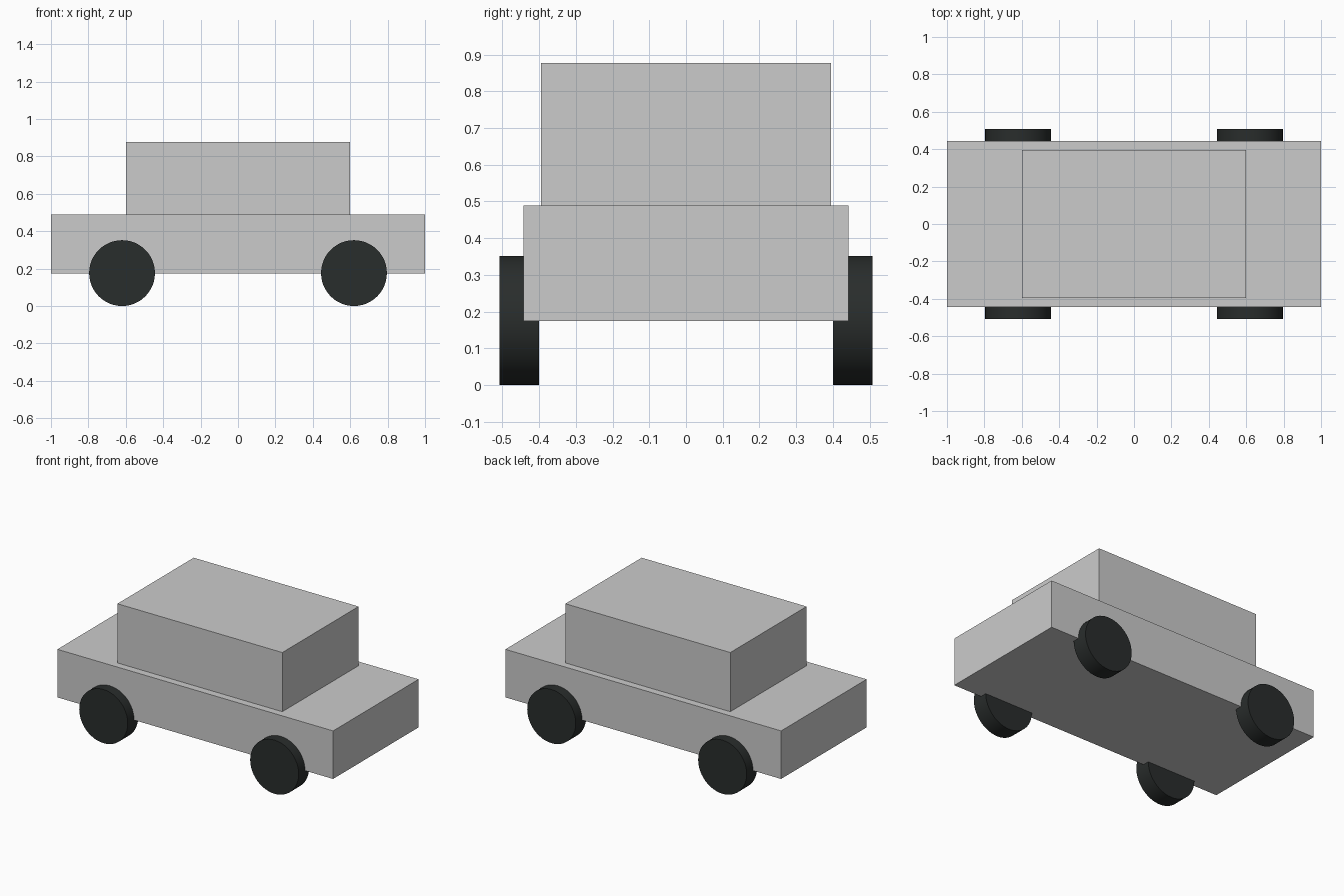
import bpy
from math import radians

if "Cube" in bpy.data.objects:
    bpy.data.objects.remove(bpy.data.objects["Cube"])


def box(name, size, z_bottom):
    """Box centred on x and y, resting on z_bottom."""
    bpy.ops.mesh.primitive_cube_add(size=1, location=(0, 0, z_bottom + size[2] / 2))
    ob = bpy.context.object
    ob.name = name
    ob.scale = size
    bpy.ops.object.transform_apply(location=False, rotation=False, scale=True)
    return ob


# Body and cabin
box("car_body", (2.0, 0.886, 0.315), 0.174)
box("cabin", (1.196, 0.79, 0.388), 0.489)

# Dark rubber for the wheels
rubber = bpy.data.materials.new("dark_rubber")
rubber.diffuse_color = (0.022, 0.026, 0.025, 1)
rubber.use_nodes = True
rubber.node_tree.nodes["Principled BSDF"].inputs["Base Color"].default_value = rubber.diffuse_color

# Four wheels, partly sunk into the body sides
RADIUS, WIDTH = 0.176, 0.108
for x, end in ((-0.62, "left"), (0.62, "right")):
    for y, side in ((-0.454, "front"), (0.454, "back")):
        bpy.ops.mesh.primitive_cylinder_add(
            vertices=48, radius=RADIUS, depth=WIDTH,
            location=(x, y, RADIUS), rotation=(radians(90), 0, 0))
        wheel = bpy.context.object
        wheel.name = f"{side}_{end}_wheel"
        wheel.data.materials.append(rubber)
        bpy.ops.object.shade_smooth_by_angle()
